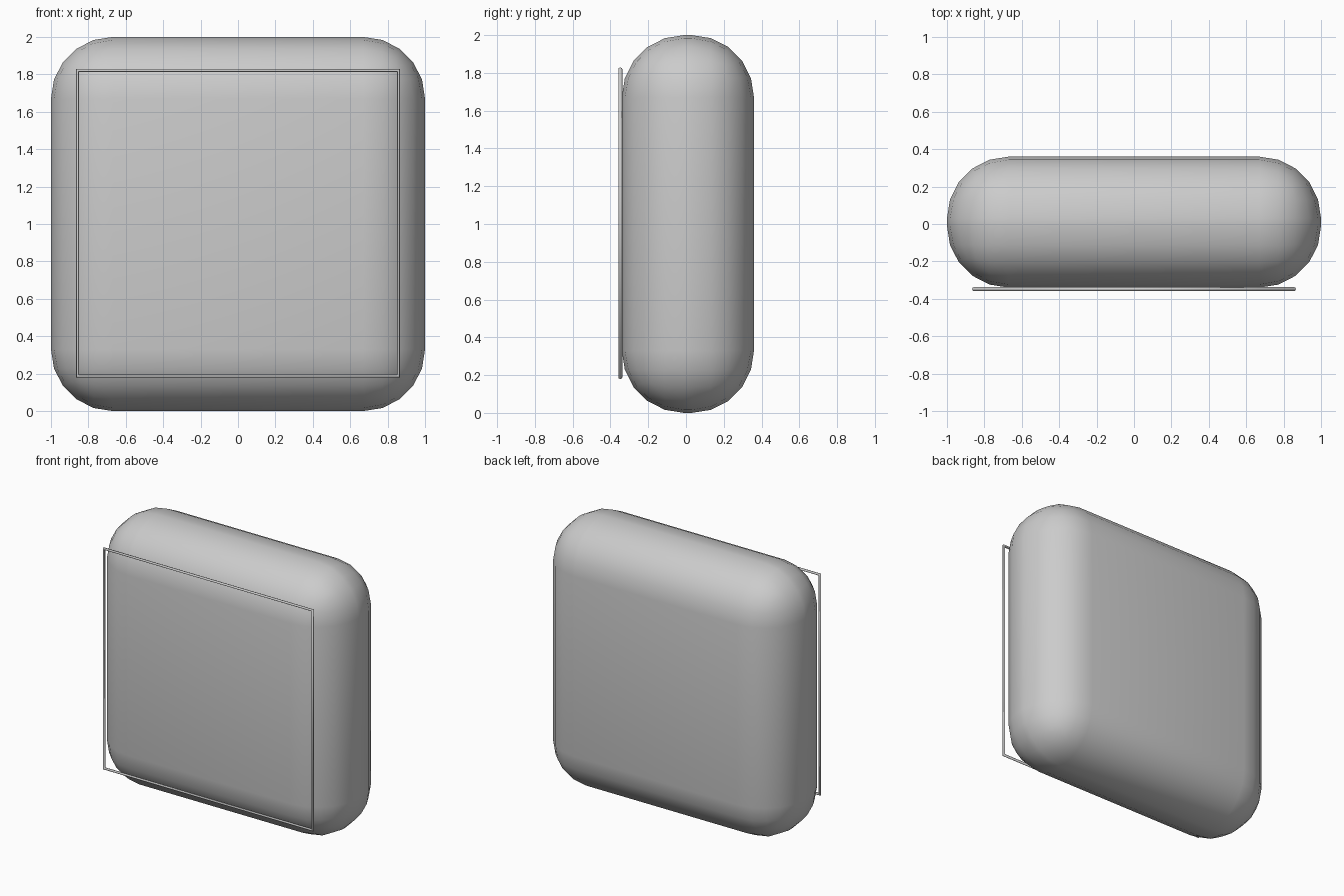
import bpy

if "Cube" in bpy.data.objects:
    bpy.data.objects.remove(bpy.data.objects["Cube"])

# Padded body: a box with wide rounded edges
bpy.ops.mesh.primitive_cube_add(size=1, location=(0, 0.01, 1))
body = bpy.context.object
body.name = "cushion_body"
body.scale = (2, 0.7, 2)
bpy.ops.object.transform_apply(location=False, rotation=False, scale=True)
bevel = body.modifiers.new("rounding", 'BEVEL')
bevel.width = 0.33
bevel.segments = 5
bevel.limit_method = 'NONE'
bpy.ops.object.modifier_apply(modifier=bevel.name)
bpy.ops.object.shade_smooth()

# Thin rectangular piping on the front face
X, LOW, HIGH, Y = 0.858, 0.187, 1.821, -0.348
curve = bpy.data.curves.new("front_piping", 'CURVE')
curve.dimensions = '3D'
curve.bevel_depth = 0.0105
curve.bevel_resolution = 2
path = curve.splines.new('POLY')
path.points.add(3)
for point, (x, z) in zip(path.points, [(-X, LOW), (X, LOW), (X, HIGH), (-X, HIGH)]):
    point.co = (x, Y, z, 1)
path.use_cyclic_u = True
piping = bpy.data.objects.new("front_piping", curve)
bpy.context.collection.objects.link(piping)
